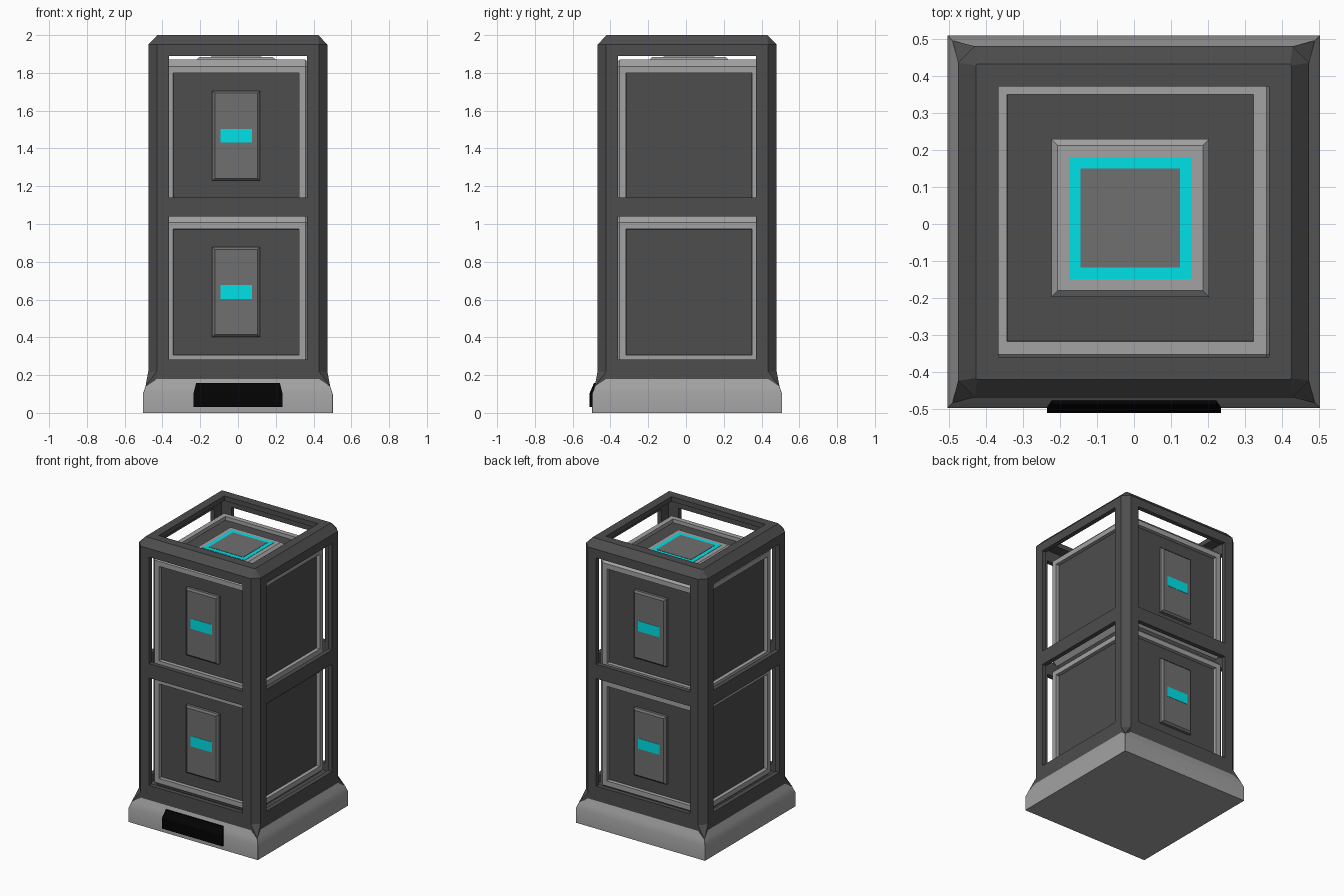
import bpy, bmesh, math
from mathutils import Matrix, Vector

if "Cube" in bpy.data.objects:
    bpy.data.objects.remove(bpy.data.objects["Cube"])

CX, CY = -0.001, 0.006      # centre of the outer frame and base
BX, BY = -0.010, 0.016      # centre of the stored boxes


def material(name, rgb):
    m = bpy.data.materials.new(name)
    m.diffuse_color = (*rgb, 1)
    m.use_nodes = True
    m.node_tree.nodes["Principled BSDF"].inputs["Base Color"].default_value = m.diffuse_color
    return m


LIGHT = material("light_grey", (0.36, 0.36, 0.36))
MID = material("mid_grey", (0.16, 0.16, 0.16))
DARK = material("dark_grey", (0.075, 0.075, 0.075))
BLACK = material("black", (0.001, 0.001, 0.001))
CYAN = material("cyan", (0.0, 0.75, 0.8))


def finish(bm, name, *mats):
    bmesh.ops.recalc_face_normals(bm, faces=bm.faces)
    me = bpy.data.meshes.new(name)
    bm.to_mesh(me)
    bm.free()
    ob = bpy.data.objects.new(name, me)
    bpy.context.collection.objects.link(ob)
    for m in mats:
        me.materials.append(m)
    return ob


def loft(name, rings, mat, matrix=Matrix()):
    bm = bmesh.new()
    loops = [[bm.verts.new(matrix @ Vector(p)) for p in r] for r in rings]
    n = len(loops[0])
    for a, b in zip(loops, loops[1:]):
        for i in range(n):
            bm.faces.new((a[i], a[(i + 1) % n], b[(i + 1) % n], b[i]))
    bm.faces.new(loops[0])
    bm.faces.new(loops[-1])
    return finish(bm, name, mat)


def rect(hx, hy, z):
    return [(-hx, -hy, z), (hx, -hy, z), (hx, hy, z), (-hx, hy, z)]


def octagon(h, c, z):
    k = h - c
    return [(-k, -h, z), (k, -h, z), (h, -k, z), (h, k, z),
            (k, h, z), (-k, h, z), (-h, k, z), (-h, -k, z)]


def block(name, lo, hi, mat):
    bm = bmesh.new()
    size = Vector(hi) - Vector(lo)
    mid = (Vector(hi) + Vector(lo)) / 2
    bmesh.ops.create_cube(bm, size=1, matrix=Matrix.Translation(mid) @ Matrix.Diagonal((*size, 1)))
    return finish(bm, name, mat)


place = Matrix.Translation((CX, CY, 0))
H, C = 0.474, 0.045         # frame half width and corner chamfer

# Square base with sloped shoulder, corners cut where the posts flare
base = loft("base", [octagon(0.503, 0.001, 0), octagon(0.503, 0.001, 0.1),
                     octagon(0.489, 0.001, 0.14), octagon(H, C, 0.18)], LIGHT, place)
bpy.context.view_layer.objects.active = base
base.select_set(True)
bpy.ops.object.shade_smooth_by_angle(angle=math.radians(30))

# Black plate on the front of the base
loft("base_plate", [[(-w, y, z), (w, y, z), (w, -0.45, z), (-w, -0.45, z)]
                    for w, y, z in ((0.235, -0.51, 0.03), (0.235, -0.51, 0.105), (0.222, -0.488, 0.157))], BLACK)

# Chamfered outer frame, hollowed out and cut with windows
frame = loft("frame", [octagon(H, C, 0.17), octagon(H, C, 1.95), octagon(0.426, 0.004, 2.0)], DARK, place)
W = 0.365
cuts = [(0.442, 0.442, 0.234, 1.966), (W, W, 1.9, 2.2)]
for z0, z1 in ((0.283, 1.04), (1.14, 1.89)):
    cuts += [(W, 0.8, z0, z1), (0.8, W, z0, z1)]
bpy.context.view_layer.objects.active = frame
for hx, hy, z0, z1 in cuts:
    cutter = block("cutter", (CX - hx, CY - hy, z0), (CX + hx, CY + hy, z1), DARK)
    cutter.hide_render = True
    mod = frame.modifiers.new("cut", 'BOOLEAN')
    mod.operation = 'DIFFERENCE'
    mod.solver = 'EXACT'
    mod.object = cutter
    bpy.ops.object.modifier_apply(modifier=mod.name)
    bpy.data.objects.remove(cutter)

# Flared feet at the four corner posts
for i in range(4):
    m = place @ Matrix.Rotation(i * math.pi / 2, 4, 'Z')
    bm = bmesh.new()
    k = H - C
    for p in ((0.489, 0.489, 0.14), (k, H, 0.18), (H, k, 0.18), (k, H, 0.22), (H, k, 0.22)):
        bm.verts.new(m @ Vector(p))
    bmesh.ops.convex_hull(bm, input=bm.verts)
    finish(bm, f"post_foot_{i + 1}", DARK)


def stored_box(tag, z):
    centre = Matrix.Translation((BX, BY, z))
    # Bevelled cube with a recessed dark panel on each side
    bm = bmesh.new()
    bmesh.ops.create_cube(bm, size=0.806, matrix=centre)
    bmesh.ops.bevel(bm, geom=bm.edges[:], offset=0.035, segments=1, affect='EDGES')
    bmesh.ops.recalc_face_normals(bm, faces=bm.faces)
    panels = [f for f in bm.faces if f.calc_area() > 0.4]
    bmesh.ops.inset_individual(bm, faces=panels, thickness=0.035, use_even_offset=True)
    bmesh.ops.inset_individual(bm, faces=panels, thickness=0.001, depth=-0.025, use_even_offset=True)
    for f in panels:
        f.material_index = 1
    finish(bm, tag + "_box", LIGHT, DARK)

    # Raised plates with a cyan light, front and back
    for side, turn in (("front", 0), ("back", math.pi)):
        m = centre @ Matrix.Rotation(turn, 4, 'Z') @ Matrix.Rotation(math.pi / 2, 4, 'X')
        loft(f"{tag}_{side}_plate", [rect(0.127, 0.238, 0.37), rect(0.127, 0.238, 0.397),
                                     rect(0.113, 0.226, 0.409)], MID, m)
        loft(f"{tag}_{side}_light", [rect(0.083, 0.036, 0.405), rect(0.083, 0.036, 0.411)], CYAN, m)

    # Raised lid with a cyan ring around a grey centre
    loft(tag + "_lid", [rect(0.213, 0.213, 0.37), rect(0.213, 0.213, 0.4), rect(0.196, 0.196, 0.416)], LIGHT, centre)
    loft(tag + "_lid_ring", [rect(0.165, 0.165, 0.41), rect(0.165, 0.165, 0.418)], CYAN, centre)
    loft(tag + "_lid_centre", [rect(0.134, 0.134, 0.41), rect(0.134, 0.134, 0.42)], MID, centre)


stored_box("lower", 0.64)
stored_box("upper", 1.467)
